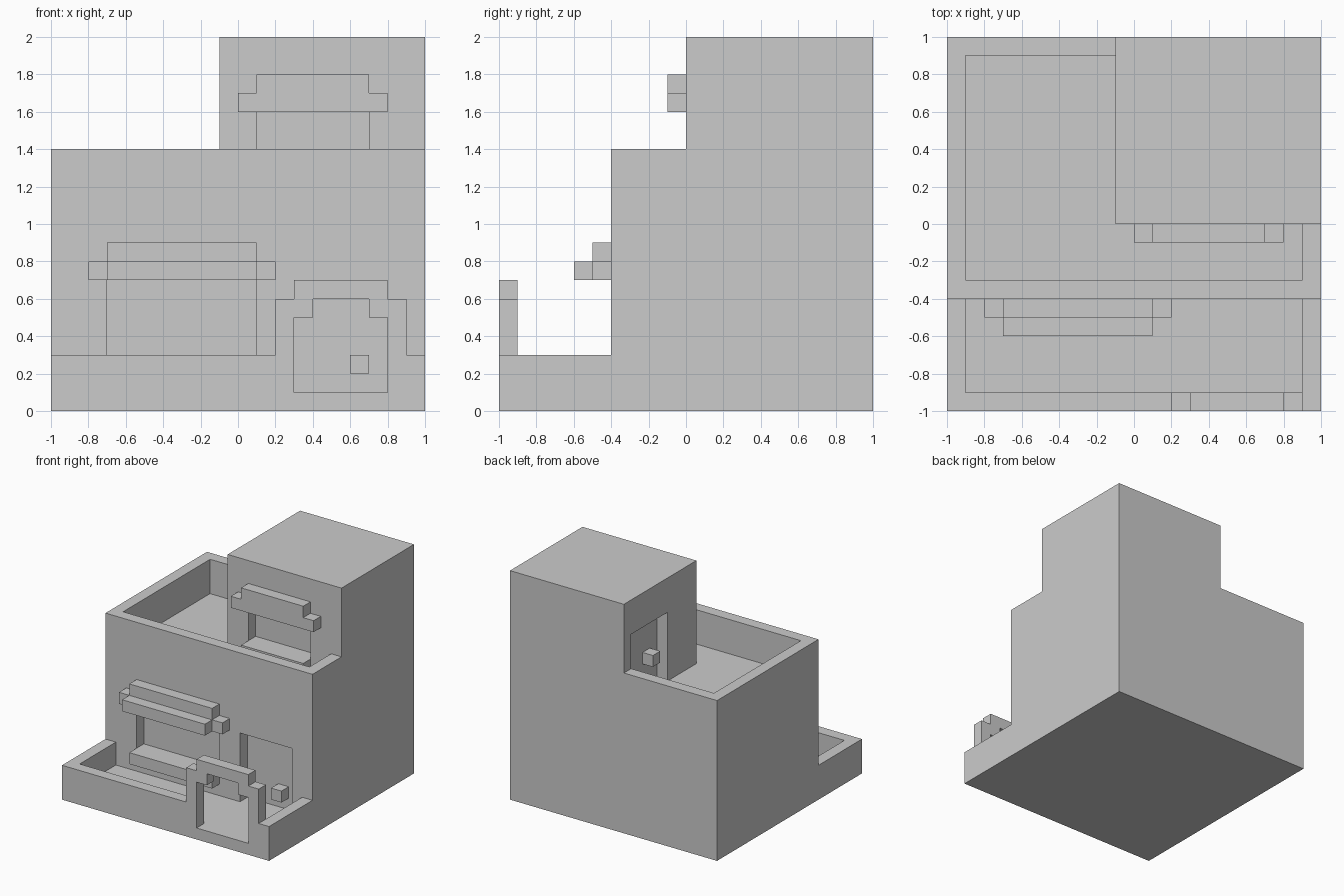
import bpy, bmesh

if "Cube" in bpy.data.objects:
    bpy.data.objects.remove(bpy.data.objects["Cube"])


def prism(name, outline, lo, hi, axis="z"):
    """Extrude a flat outline: (x, y) along z, or (x, z) along y."""
    def place(u, v, w):
        return (u, v, w) if axis == "z" else (u, w, v)
    bm = bmesh.new()
    a = [bm.verts.new(place(u, v, lo)) for u, v in outline]
    b = [bm.verts.new(place(u, v, hi)) for u, v in outline]
    bm.faces.new(a)
    bm.faces.new(b)
    for i in range(len(a)):
        j = (i + 1) % len(a)
        bm.faces.new((a[i], a[j], b[j], b[i]))
    bmesh.ops.recalc_face_normals(bm, faces=bm.faces)
    mesh = bpy.data.meshes.new(name)
    bm.to_mesh(mesh)
    bm.free()
    obj = bpy.data.objects.new(name, mesh)
    bpy.context.collection.objects.link(obj)
    return obj


def box(name, x, y, z):
    return prism(name, [(x[0], y[0]), (x[1], y[0]), (x[1], y[1]), (x[0], y[1])], *z)


def carve(target, cutter):
    """Subtract the cutter from the target, then discard it."""
    mod = target.modifiers.new("carve", "BOOLEAN")
    mod.operation, mod.solver, mod.object = "DIFFERENCE", "EXACT", cutter
    cutter.hide_render = True
    bpy.context.view_layer.objects.active = target
    bpy.ops.object.modifier_apply(modifier=mod.name)
    bpy.data.objects.remove(cutter, do_unlink=True)


house = box("house", (-1, 1), (-1, 1), (0, 2))

# Air above the front yard, leaving the stepped gate silhouette
carve(house, prism("yard_air", [
    (-2, .3), (.2, .3), (.2, .6), (.3, .6), (.3, .7), (.8, .7), (.8, .6),
    (.9, .6), (.9, .3), (2, .3), (2, 3), (-2, 3)], -2, -.4, "y"))
# Sunken yard and gate opening
carve(house, box("yard_pit", (-.9, .9), (-.9, -.4), (.1, .95)))
carve(house, prism("gate_opening", [
    (.3, .1), (.8, .1), (.8, .5), (.7, .5), (.7, .6), (.4, .6), (.4, .5),
    (.3, .5)], -1.2, -.85, "y"))

# Air around the rooftop room, and the terrace inside the parapet
carve(house, prism("roof_air", [
    (-2, -2), (2, -2), (2, 0), (-.1, 0), (-.1, 2), (-2, 2)], 1.4, 3))
carve(house, prism("terrace_pit", [
    (-.9, -.3), (.9, -.3), (.9, 0), (-.1, 0), (-.1, .9), (-.9, .9)], 1.1, 1.5))

# Recessed doors and windows
carve(house, box("front_door_recess", (.3, .8), (-.5, -.3), (.1, .7)))
carve(house, box("front_window_recess", (-.7, .1), (-.5, -.3), (.3, .7)))
carve(house, box("terrace_door_recess", (-.2, 0), (.4, .9), (1.1, 1.7)))
carve(house, box("terrace_window_recess", (.1, .7), (-.1, .1), (1.3, 1.6)))

# Door knobs
box("front_door_knob", (.6, .7), (-.4, -.3), (.2, .3))
box("terrace_door_knob", (-.1, 0), (.5, .6), (1.3, 1.4))

# Window sills and stepped awnings: name, x range, wall y, sill top, window top
for name, x0, x1, wall, sill, top in (
        ("front_window", -.7, .1, -.4, .3, .7),
        ("terrace_window", .1, .7, 0, 1.3, 1.6)):
    box(name + "_sill", (x0, x1), (wall - .1, wall), (sill - .1, sill))
    prism(name + "_awning", [
        (x0 - .1, top), (x1 + .1, top), (x1 + .1, top + .1), (x1, top + .1),
        (x1, top + .2), (x0, top + .2), (x0, top + .1), (x0 - .1, top + .1)],
        wall - .1, wall, "y")

# Outer lip of the front awning
box("front_window_awning_lip", (-.7, .1), (-.6, -.5), (.7, .8))
